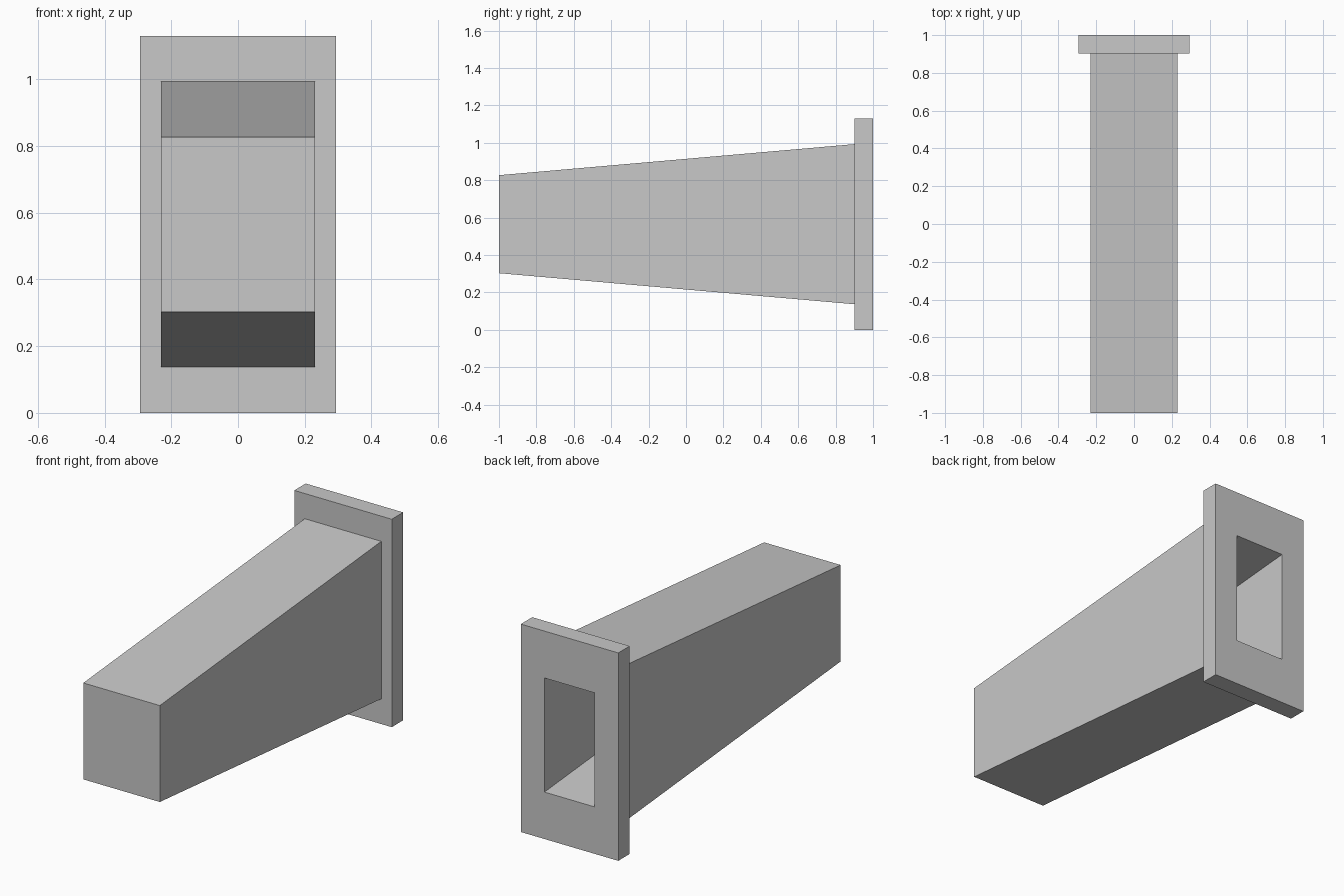
import bpy
import bmesh

cube = bpy.data.objects.get("Cube")
if cube:
    bpy.data.objects.remove(cube, do_unlink=True)

# Single plain grey
GREY = (0.58, 0.58, 0.58, 1.0)
grey = bpy.data.materials.new("plain grey")
grey.use_nodes = True
grey.diffuse_color = GREY
grey.node_tree.nodes["Principled BSDF"].inputs["Base Color"].default_value = GREY

MID_Z = 0.565          # height of the shared centre line
TAPER = 0.0868         # change of half height per unit of length
FLANGE_Y = 0.902       # front face of the flange
BACK_Y = 1.0
HOLE_W, HOLE_H = 0.151, 0.31
WALL = 0.08


def ring_shell(name, rings, loop):
    """Bridge rectangles (y, half width, half height); loop joins last to first."""
    bm = bmesh.new()
    rows = [[bm.verts.new((sx * w, y, MID_Z + sz * h))
             for sx, sz in ((-1, -1), (1, -1), (1, 1), (-1, 1))]
            for y, w, h in rings]
    pairs = list(zip(rows, rows[1:]))
    if loop:
        pairs.append((rows[-1], rows[0]))
    else:
        bm.faces.new(rows[0])
        bm.faces.new(rows[-1])
    for a, b in pairs:
        for i in range(4):
            j = (i + 1) % 4
            bm.faces.new((a[i], a[j], b[j], b[i]))
    bmesh.ops.recalc_face_normals(bm, faces=bm.faces)
    mesh = bpy.data.meshes.new(name)
    bm.to_mesh(mesh)
    bm.free()
    mesh.materials.append(grey)
    obj = bpy.data.objects.new(name, mesh)
    bpy.context.collection.objects.link(obj)
    return obj


def hole_half_height(y):
    return HOLE_H - TAPER * (BACK_Y - y)


# Tapered arm, closed at the front and hollow from the back
inner_end = WALL - BACK_Y
ring_shell("tapered_arm", [
    (-BACK_Y, 0.23, 0.262),
    (FLANGE_Y, 0.23, 0.428),
    (FLANGE_Y, HOLE_W, hole_half_height(FLANGE_Y)),
    (inner_end, HOLE_W, hole_half_height(inner_end)),
], loop=False)

# Rectangular mounting flange with the opening of the hollow
ring_shell("mounting_flange", [
    (FLANGE_Y, 0.293, MID_Z),
    (BACK_Y, 0.293, MID_Z),
    (BACK_Y, HOLE_W, HOLE_H),
    (FLANGE_Y, HOLE_W, hole_half_height(FLANGE_Y)),
], loop=True)
